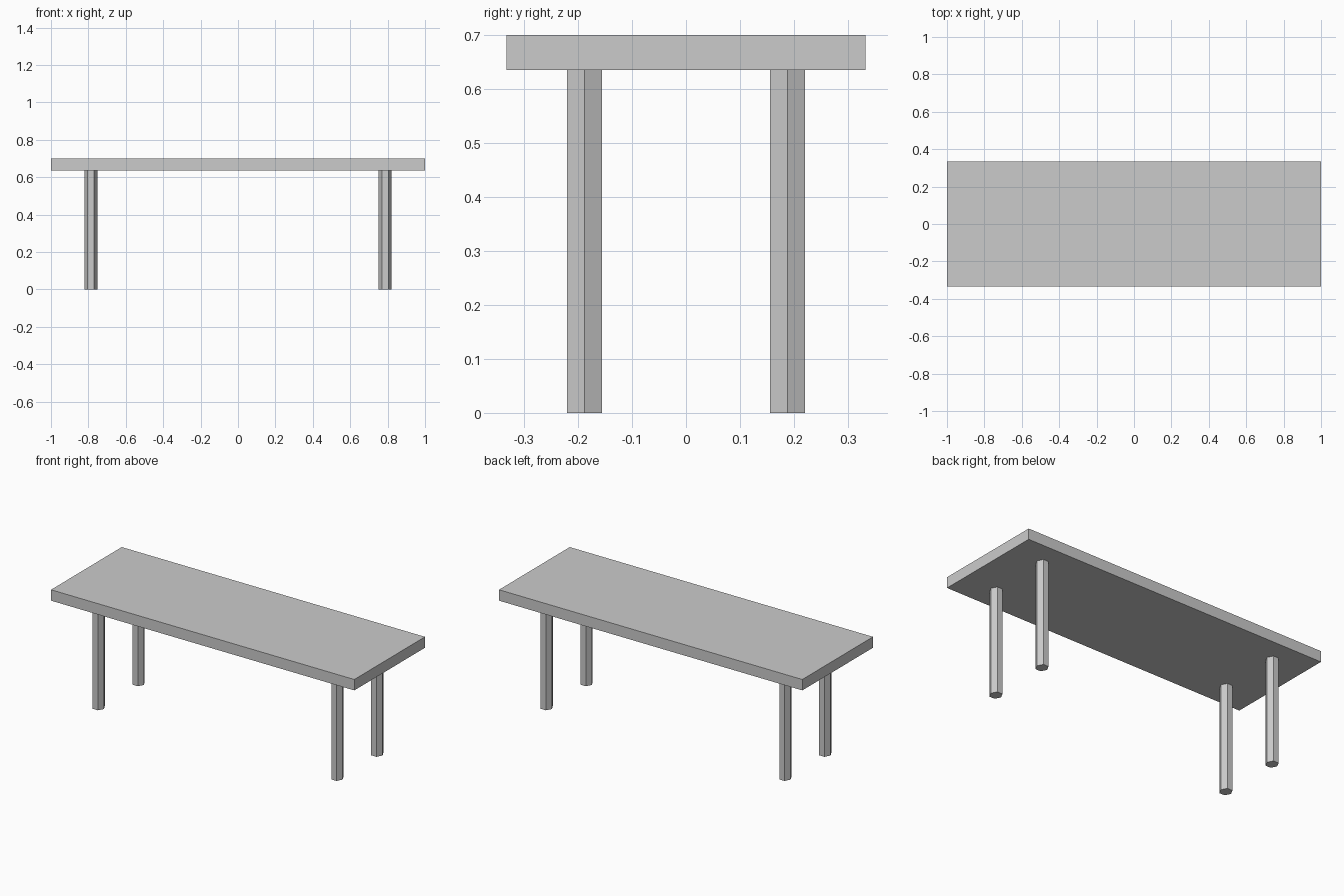
import bpy

if "Cube" in bpy.data.objects:
    bpy.data.objects.remove(bpy.data.objects["Cube"])

TOP_Z, UNDER_Z = 0.70, 0.635


def finish(name, dims):
    # Scale the active primitive to exact dimensions and name it
    ob = bpy.context.object
    ob.name = name
    ob.scale = dims
    bpy.ops.object.transform_apply(location=False, rotation=False, scale=True)
    return ob


# Tabletop slab
bpy.ops.mesh.primitive_cube_add(size=1, location=(0, 0, (TOP_Z + UNDER_Z) / 2))
finish("tabletop", (2.0, 0.666, TOP_Z - UNDER_Z))

# Four six-sided legs, with a corner pointing along x
for side, sx in (("left", -1), ("right", 1)):
    for end, sy in (("front", -1), ("back", 1)):
        bpy.ops.mesh.primitive_cylinder_add(
            vertices=6, radius=1, depth=1,
            location=(sx * 0.787, sy * 0.188, UNDER_Z / 2),
            rotation=(0, 0, 0))
        leg = bpy.context.object
        leg.rotation_euler.z = 0.5235987756
        bpy.ops.object.transform_apply(location=False, rotation=True, scale=False)
        finish(f"{end}_{side}_leg", (0.0345, 0.0375, UNDER_Z))
